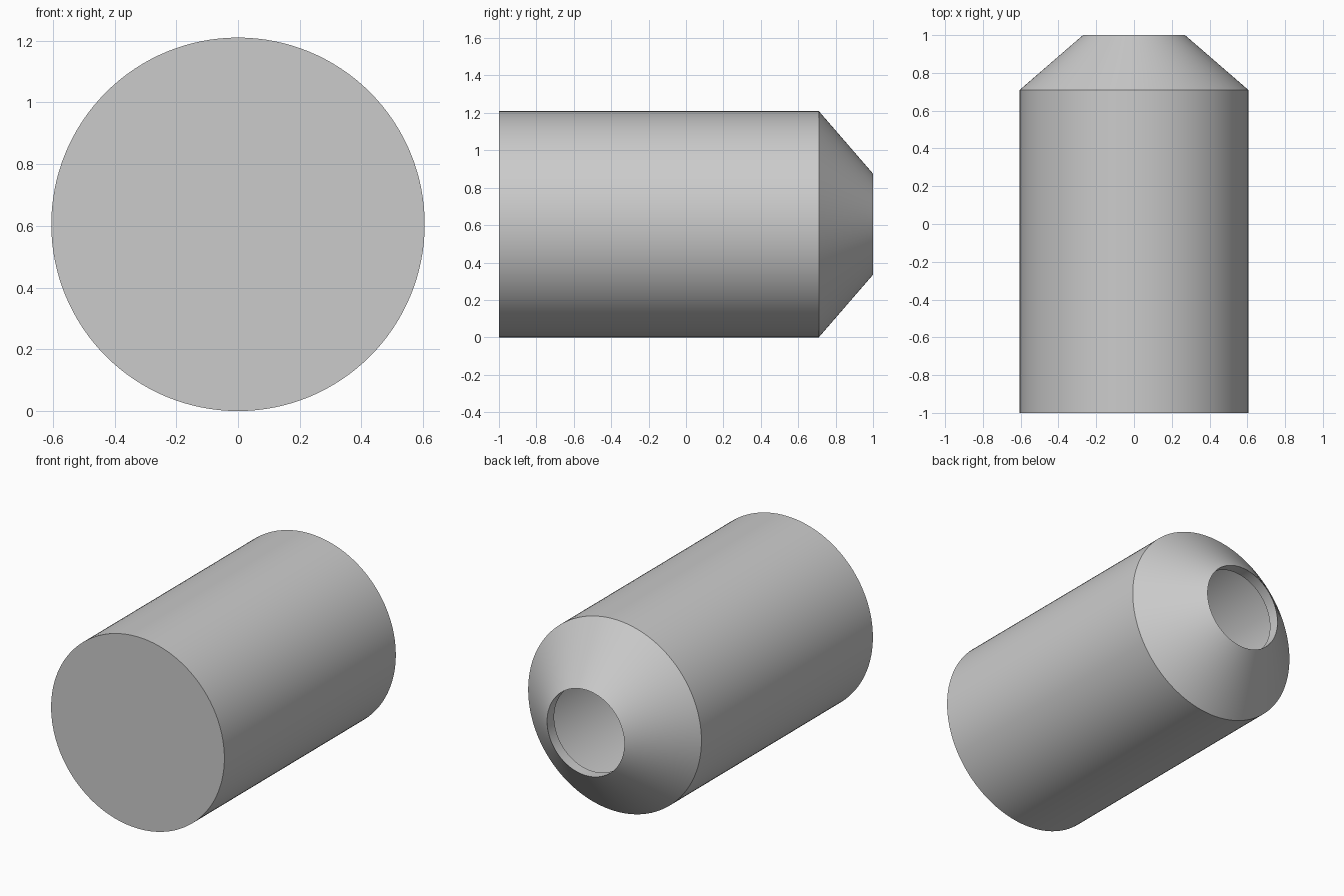
import bpy, bmesh, math

if "Cube" in bpy.data.objects:
    bpy.data.objects.remove(bpy.data.objects["Cube"], do_unlink=True)

RADIUS = 0.605   # outer body
MOUTH = 0.27     # opening in the cone
WALL = 0.053     # shell thickness
SHOULDER = 0.71  # where the cone begins
SEGMENTS = 128

grey = bpy.data.materials.new("plain grey")
grey.use_nodes = True
colour = (0.6, 0.6, 0.6, 1)
grey.diffuse_color = colour
grey.node_tree.nodes["Principled BSDF"].inputs["Base Color"].default_value = colour


def lathe(name, profile):
    """Turn (radius, y) points around the long axis and close both ends."""
    bm = bmesh.new()
    rings = []
    for r, y in profile:
        ring = []
        for i in range(SEGMENTS):
            a = math.tau * i / SEGMENTS
            ring.append(bm.verts.new((r * math.cos(a), y, RADIUS + r * math.sin(a))))
        rings.append(ring)
    for low, high in zip(rings, rings[1:]):
        for i in range(SEGMENTS):
            j = (i + 1) % SEGMENTS
            bm.faces.new((low[i], low[j], high[j], high[i]))
    bm.faces.new(rings[0])
    bm.faces.new(rings[-1])
    bmesh.ops.recalc_face_normals(bm, faces=bm.faces)
    mesh = bpy.data.meshes.new(name)
    bm.to_mesh(mesh)
    bm.free()
    mesh.materials.append(grey)
    obj = bpy.data.objects.new(name, mesh)
    bpy.context.collection.objects.link(obj)
    return obj


# Inner shoulder and lip follow the outer cone at an even wall thickness
slope = math.atan2(RADIUS - MOUTH, 1 - SHOULDER)
inner_shoulder = SHOULDER - WALL * math.tan(slope / 2)
lip_end = 1 - WALL / math.sin(slope)

# Hollow canister: closed front, conical back end with a round mouth
canister = lathe("hollow_canister", [
    (RADIUS, -1),
    (RADIUS, SHOULDER),
    (MOUTH, 1),
    (MOUTH, lip_end),
    (RADIUS - WALL, inner_shoulder),
    (RADIUS - WALL, WALL - 1),
])

bpy.ops.object.select_all(action="DESELECT")
canister.select_set(True)
bpy.context.view_layer.objects.active = canister
bpy.ops.object.shade_smooth_by_angle(angle=math.radians(30))
